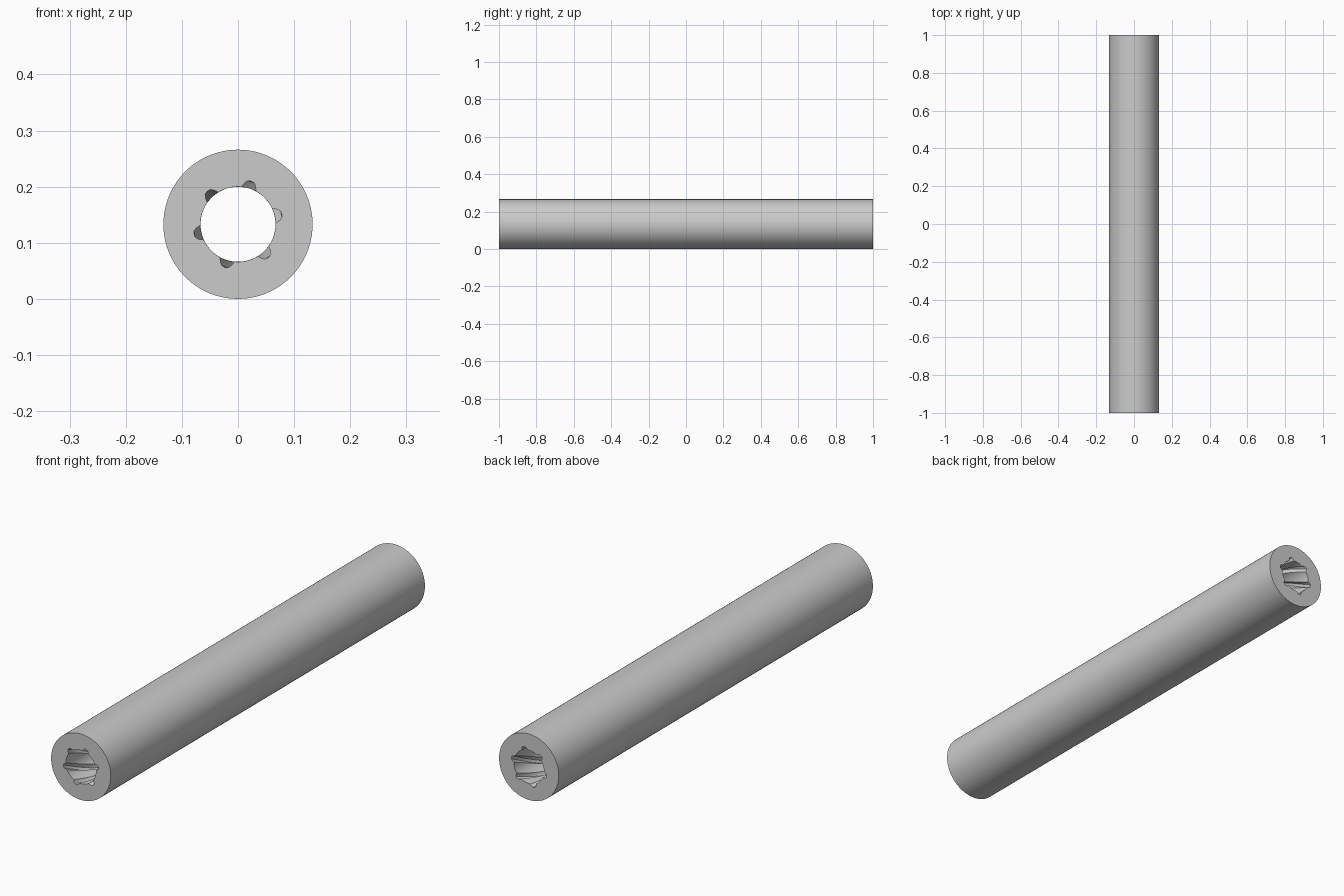
import bpy, bmesh, math

if "Cube" in bpy.data.objects:
    bpy.data.objects.remove(bpy.data.objects["Cube"])

OUTER_R = 0.133      # outside radius
BORE_R = 0.067       # radius of the lands
HALF_LEN = 1.0
TURNS = 2            # rifling turns over the whole length
RINGS = 180
GROOVES = 6
PHASE = 13           # angle of the first groove at the front

# One groove and the land beside it: (angle offset in degrees, radius)
GROOVE = [(-11.5, BORE_R), (-8, 0.0745), (-4.5, 0.0792), (0, 0.0802), (4.5, 0.0792),
          (8, 0.0745), (11.5, BORE_R), (17, BORE_R), (22, BORE_R), (27, BORE_R),
          (32.5, BORE_R), (38, BORE_R), (43, BORE_R)]
PROFILE = [(PHASE + g * 360 / GROOVES + a, r) for g in range(GROOVES) for a, r in GROOVE]


def ring(bm, y, points, twist=0.0):
    verts = []
    for a, r in points:
        t = math.radians(a + twist)
        verts.append(bm.verts.new((r * math.cos(t), y, OUTER_R + r * math.sin(t))))
    return verts


def bridge(bm, a, b, smooth):
    n = len(a)
    for i in range(n):
        f = bm.faces.new((a[i], a[(i + 1) % n], b[(i + 1) % n], b[i]))
        f.smooth = smooth


bm = bmesh.new()

# Twisted grooved bore
bore = [ring(bm, -HALF_LEN + 2 * HALF_LEN * k / RINGS, PROFILE, 360 * TURNS * k / RINGS)
        for k in range(RINGS + 1)]
for k in range(RINGS):
    bridge(bm, bore[k], bore[k + 1], True)

# Plain round outside
circle = [(a, OUTER_R) for a, _ in PROFILE]
front = ring(bm, -HALF_LEN, circle)
back = ring(bm, HALF_LEN, circle)
bridge(bm, front, back, True)

# Flat end faces
bridge(bm, front, bore[0], False)
bridge(bm, back, bore[-1], False)

bmesh.ops.recalc_face_normals(bm, faces=bm.faces)
mesh = bpy.data.meshes.new("rifled_tube")
bm.to_mesh(mesh)
bm.free()
tube = bpy.data.objects.new("rifled_tube", mesh)
bpy.context.collection.objects.link(tube)

# Smooth walls, crisp end rims and groove edges
bpy.context.view_layer.objects.active = tube
tube.select_set(True)
bpy.ops.object.shade_smooth_by_angle(angle=math.radians(30))
